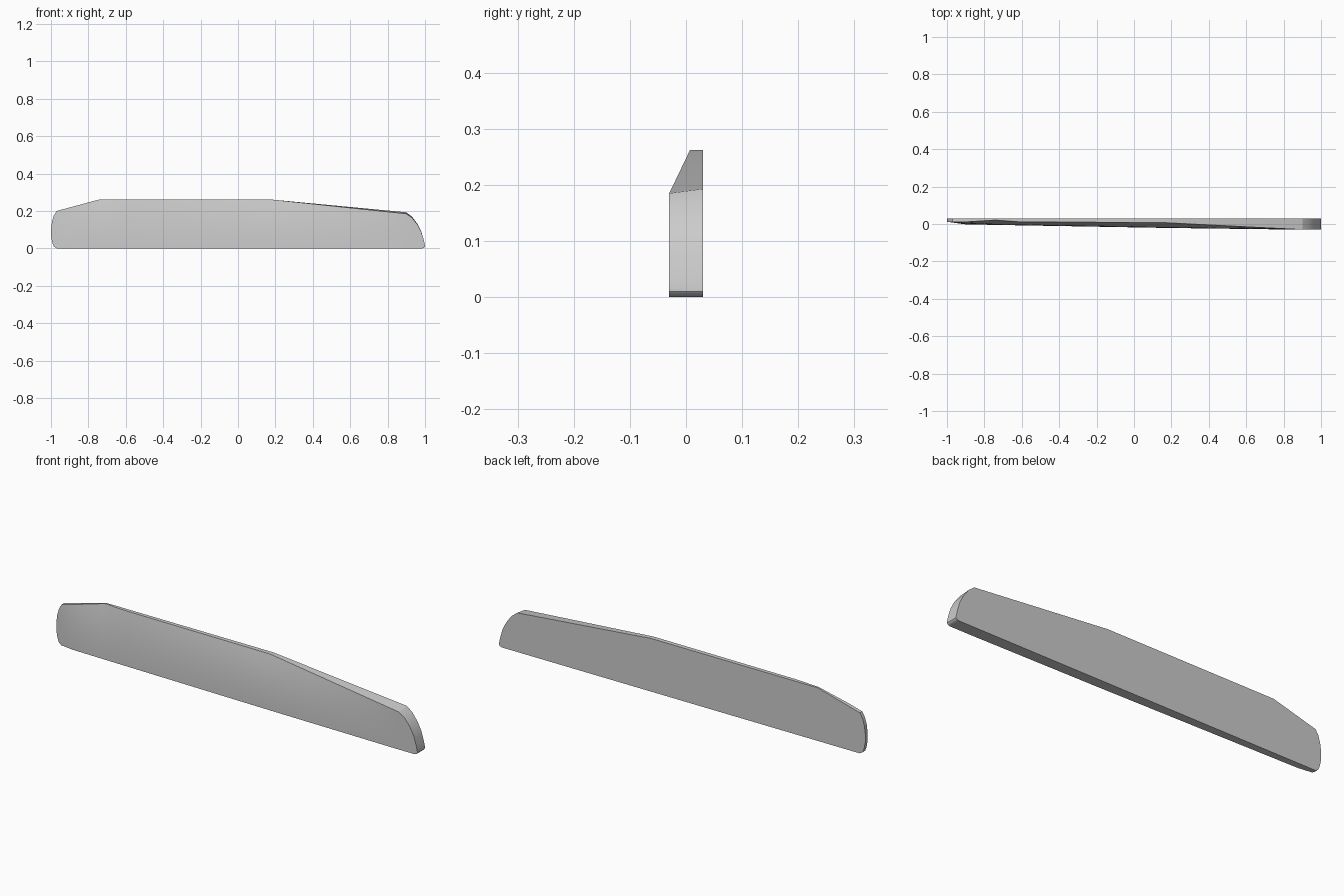
import bpy, bmesh, math

cube = bpy.data.objects.get("Cube")
if cube:
    bpy.data.objects.remove(cube, do_unlink=True)

# Edge curves along the length
TOP = [(-1, .10), (-.995, .14), (-.985, .175), (-.97, .2), (-.74, .262), (.17, .262),
       (.9, .193), (.93, .17), (.96, .13), (.98, .09), (.992, .05), (1, .015)]
BOTTOM = [(-1, .065), (-.993, .03), (-.985, .01), (-.97, 0), (.985, 0), (.995, .004), (1, .01)]
FRONT_LOW = [(-1, .012), (-.9, -.002), (.17, -.021), (.87, -.03), (1, -.03)]
FRONT_HIGH = [(-1, .012), (-.9, .011), (-.74, .021), (-.62, .012), (.17, .007), (.9, -.03), (1, -.03)]
BEVEL_DROP = [(-1, 0), (.17, 0), (.9, .008), (1, 0)]
BACK = .03
ROWS = 8


def along(curve, x):
    for (x0, a), (x1, b) in zip(curve, curve[1:]):
        if x <= x1:
            return a + (b - a) * (x - x0) / (x1 - x0)
    return curve[-1][1]


# Closed cross-sections: curved front, flat back
stations = {p[0] for c in (TOP, BOTTOM, FRONT_LOW, FRONT_HIGH) for p in c}
stations |= {i / 10 for i in range(-9, 10)}
bm = bmesh.new()
rings = []
for x in sorted(stations):
    low, high = along(BOTTOM, x), along(TOP, x)
    y0, y1 = along(FRONT_LOW, x), along(FRONT_HIGH, x)
    front_high = high - along(BEVEL_DROP, x)
    ring = []
    for i in range(ROWS + 1):
        t = i / ROWS
        ring.append(bm.verts.new((x, y0 + (y1 - y0) * t ** 2.2, low + (front_high - low) * t)))
    ring += [bm.verts.new((x, BACK, high)), bm.verts.new((x, BACK, low))]
    rings.append(ring)

# Skin between sections and close both ends
for a, b in zip(rings, rings[1:]):
    for i in range(len(a)):
        j = (i + 1) % len(a)
        bm.faces.new((a[i], b[i], b[j], a[j]))
bm.faces.new(rings[0])
bm.faces.new(rings[-1][::-1])
bmesh.ops.recalc_face_normals(bm, faces=bm.faces)
mesh = bpy.data.meshes.new("tapered_panel")
bm.to_mesh(mesh)
bm.free()

panel = bpy.data.objects.new("tapered_panel", mesh)
bpy.context.collection.objects.link(panel)

# Plain grey finish
grey = bpy.data.materials.new("light_grey")
grey.use_nodes = True
color = (.6, .6, .6, 1)
grey.diffuse_color = color
grey.node_tree.nodes["Principled BSDF"].inputs["Base Color"].default_value = color
mesh.materials.append(grey)

bpy.ops.object.select_all(action='DESELECT')
panel.select_set(True)
bpy.context.view_layer.objects.active = panel
bpy.ops.object.shade_smooth_by_angle(angle=math.radians(30))
